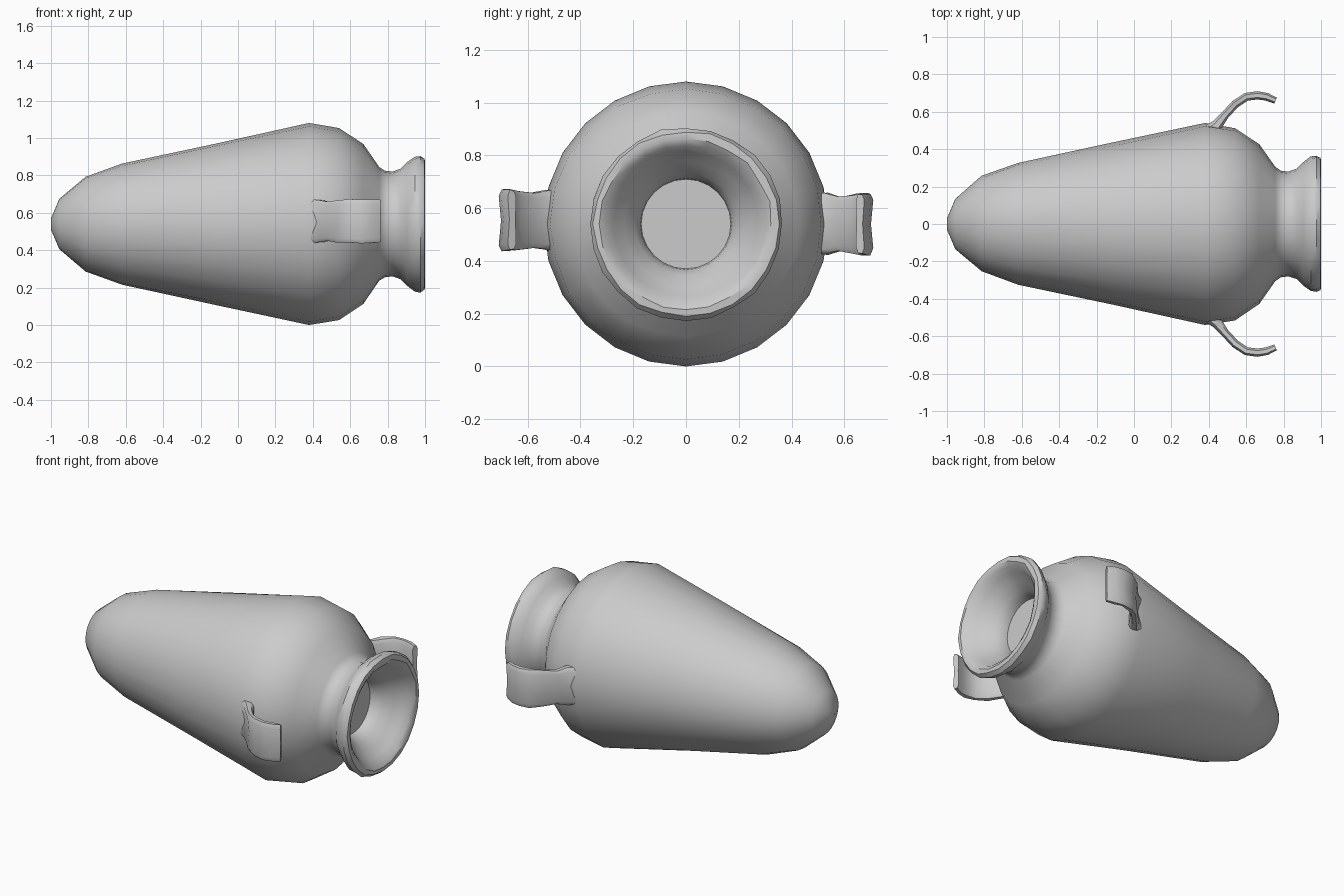
import bpy, bmesh, math, random
from mathutils import Vector

random.seed(4)
if "Cube" in bpy.data.objects:
    bpy.data.objects.remove(bpy.data.objects["Cube"])

AXIS_Z = 0.54
SIDES = 24

clay = bpy.data.materials.new("pale grey clay")
clay.use_nodes = True
COLOUR = (0.6, 0.6, 0.6, 1)
clay.diffuse_color = COLOUR
clay.node_tree.nodes["Principled BSDF"].inputs["Base Color"].default_value = COLOUR


def finish(bm, name, angle):
    bmesh.ops.recalc_face_normals(bm, faces=bm.faces)
    mesh = bpy.data.meshes.new(name)
    bm.to_mesh(mesh)
    bm.free()
    mesh.materials.append(clay)
    obj = bpy.data.objects.new(name, mesh)
    bpy.context.collection.objects.link(obj)
    bpy.ops.object.select_all(action="DESELECT")
    obj.select_set(True)
    bpy.context.view_layer.objects.active = obj
    bpy.ops.object.shade_smooth_by_angle(angle=math.radians(angle))
    return obj


def loft(bm, rings):
    """Skin closed rings of points and cap both ends."""
    loops = [[bm.verts.new(p) for p in ring] for ring in rings]
    for a, b in zip(loops, loops[1:]):
        n = len(a)
        for i in range(n):
            bm.faces.new((a[i], a[(i + 1) % n], b[(i + 1) % n], b[i]))
    bm.faces.new(loops[0])
    bm.faces.new(loops[-1])


# Jar lying along x: (x, radius, hand-made wobble), tail, shoulder, neck, lip, throat
profile = [
    (-1.0, 0.03, 0), (-0.955, 0.135, 0), (-0.815, 0.255, 0.003),
    (-0.62, 0.325, 0.003), (-0.12, 0.432, 0.003), (0.38, 0.54, 0),
    (0.54, 0.513, 0.003), (0.67, 0.425, 0.003), (0.755, 0.305, 0.002),
    (0.785, 0.285, 0), (0.825, 0.28, 0), (0.87, 0.295, 0.002),
    (0.905, 0.33, 0.003), (0.945, 0.36, 0.003), (0.975, 0.366, 0.004),
    (0.998, 0.35, 0.005), (1.0, 0.325, 0.005), (0.985, 0.30, 0.004),
    (0.95, 0.275, 0.002), (0.905, 0.235, 0.002), (0.86, 0.195, 0.002),
    (0.82, 0.174, 0), (0.79, 0.17, 0),
]
rings = []
for x, radius, wobble in profile:
    ring = []
    for i in range(SIDES):
        a = math.tau * i / SIDES
        r = radius + random.uniform(-wobble, wobble)
        ring.append((x, r * math.sin(a), AXIS_Z + r * math.cos(a)))
    rings.append(ring)
bm = bmesh.new()
loft(bm, rings)
finish(bm, "jar_body", 35)

# Broken strap handles: (x, distance from axis, half thickness, half width)
path = [
    (0.42, 0.50, 0.045, 0.115), (0.445, 0.53, 0.030, 0.115),
    (0.485, 0.58, 0.022, 0.105), (0.54, 0.64, 0.022, 0.112),
    (0.60, 0.68, 0.022, 0.117), (0.66, 0.688, 0.022, 0.116),
    (0.71, 0.68, 0.021, 0.116), (0.757, 0.660, 0.017, 0.112),
]


def handle(name, side, z):
    pts = [Vector((x, d)) for x, d, _, _ in path]
    rings = []
    for i, (x, d, t, w) in enumerate(path):
        along = (pts[min(i + 1, len(pts) - 1)] - pts[max(i - 1, 0)]).normalized()
        out = Vector((-along.y, along.x))
        ring = []
        # Rounded strap section with a shallow hollow along the outside
        for u, v in ((-1, 0.5), (-0.8, 1), (0, 0.6), (0.8, 1), (1, 0.5),
                     (1, -0.5), (0.8, -1), (0, -0.9), (-0.8, -1), (-1, -0.5)):
            p = pts[i] + out * v * t
            ring.append((p.x, side * p.y, z + u * w + random.uniform(-0.004, 0.004)))
        rings.append(ring)
    bm = bmesh.new()
    loft(bm, rings)
    finish(bm, name, 50)


handle("right_handle", -1, 0.555)
handle("left_handle", 1, 0.54)
